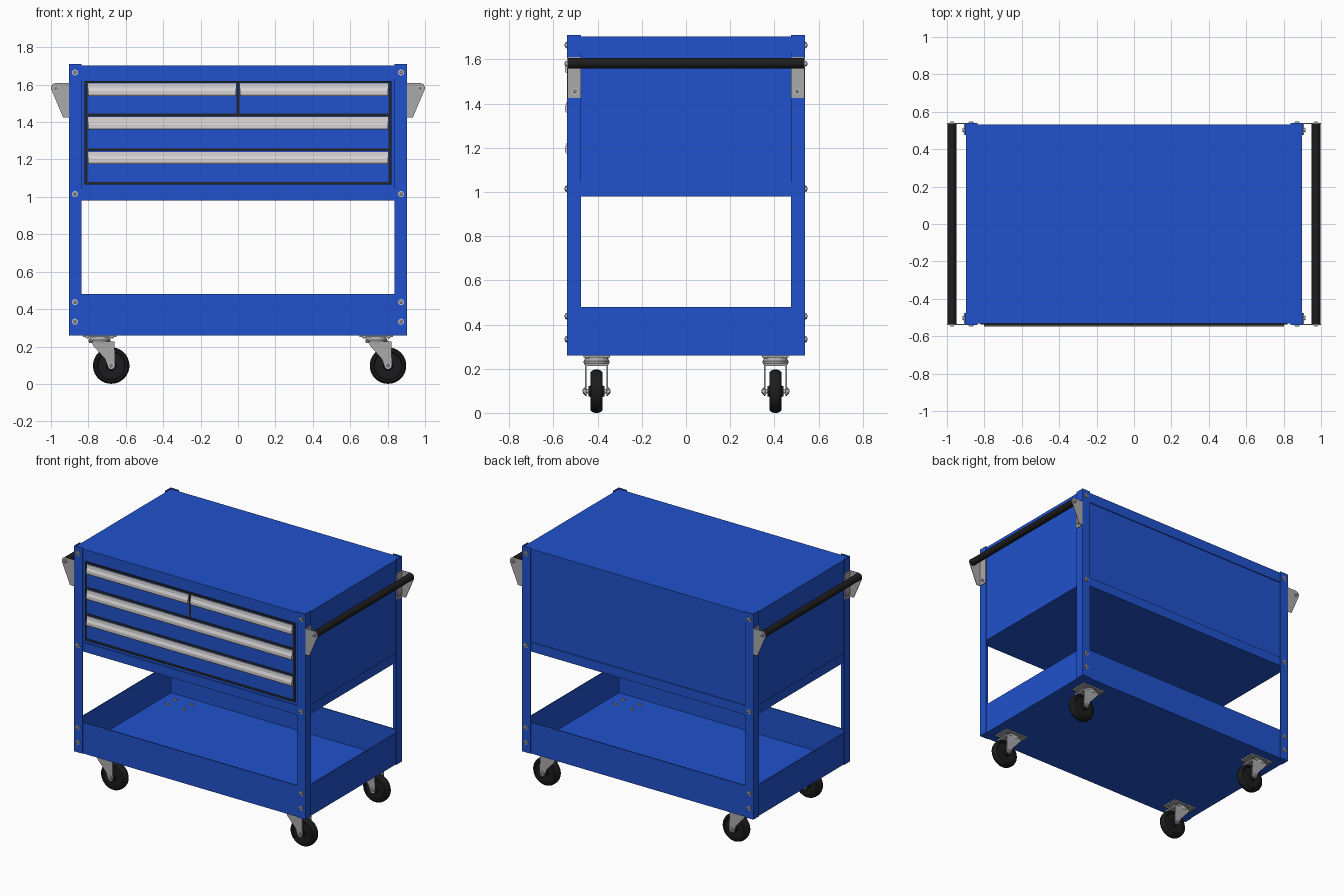
import bpy, bmesh, math
from mathutils import Vector, Matrix

if "Cube" in bpy.data.objects:
    bpy.data.objects.remove(bpy.data.objects["Cube"])


def material(name, rgb):
    m = bpy.data.materials.new(name)
    m.diffuse_color = (*rgb, 1)
    m.use_nodes = True
    m.node_tree.nodes["Principled BSDF"].inputs["Base Color"].default_value = m.diffuse_color
    return m


BLUE = material("blue paint", (0.015, 0.085, 0.61))
BLACK = material("black rubber", (0.012, 0.012, 0.013))
DARK = material("dark frame", (0.016, 0.018, 0.022))
ALU = material("pale aluminium", (0.66, 0.64, 0.64))
STEEL = material("grey steel", (0.40, 0.40, 0.41))
BOLT = material("bolt steel", (0.55, 0.55, 0.56))


def box(bm, x0, x1, y0, y1, z0, z1):
    m = Matrix.Translation(((x0 + x1) / 2, (y0 + y1) / 2, (z0 + z1) / 2))
    m = m @ Matrix.Diagonal((abs(x1 - x0), abs(y1 - y0), abs(z1 - z0), 1))
    bmesh.ops.create_cube(bm, size=1, matrix=m)


def cyl(bm, a, b, r, seg=24, r2=None):
    a, b = Vector(a), Vector(b)
    d = b - a
    rot = Vector((0, 0, 1)).rotation_difference(d).to_matrix().to_4x4()
    bmesh.ops.create_cone(bm, cap_ends=True, segments=seg, radius1=r, radius2=r if r2 is None else r2,
                          depth=d.length, matrix=Matrix.Translation((a + b) / 2) @ rot)


def prism(bm, pts, start, step):
    """Extrude a closed outline of 3D points (offset by start) along step."""
    f = bm.faces.new([bm.verts.new(Vector(p) + Vector(start)) for p in pts])
    new = bmesh.ops.extrude_face_region(bm, geom=[f])["geom"]
    bmesh.ops.translate(bm, vec=step, verts=[g for g in new if isinstance(g, bmesh.types.BMVert)])
    if f.is_valid and not any(len(e.link_faces) > 1 for e in f.edges):
        bm.faces.new([v for v in f.verts])


def lathe_y(bm, profile, centre, seg=40):
    """Spin (radius, y) points about the y axis through centre."""
    c = Vector(centre)
    vs = [bm.verts.new(c + Vector((r, y, 0))) for r, y in profile]
    es = [bm.edges.new(p) for p in zip(vs, vs[1:])]
    bmesh.ops.spin(bm, geom=vs + es, cent=c, axis=(0, 1, 0), angle=math.tau, steps=seg)
    bmesh.ops.remove_doubles(bm, verts=bm.verts, dist=1e-5)


def bolt(bm, p, d, r=0.016, h=0.010):
    """Washer and hex head at p, pointing along d."""
    p, d = Vector(p), Vector(d)
    cyl(bm, p - d * 0.002, p + d * h * 0.3, r, 20)
    cyl(bm, p + d * h * 0.3, p + d * h * 0.8, r * 0.75, 6)
    cyl(bm, p + d * h * 0.8, p + d * h, r * 0.5, 12, r * 0.35)


def finish(name, bm, mat, smooth=False):
    bmesh.ops.recalc_face_normals(bm, faces=bm.faces)
    me = bpy.data.meshes.new(name)
    bm.to_mesh(me)
    bm.free()
    me.materials.append(mat)
    if smooth:
        me.polygons.foreach_set("use_smooth", [True] * len(me.polygons))
        me.set_sharp_from_angle(angle=math.radians(32))
    ob = bpy.data.objects.new(name, me)
    bpy.context.collection.objects.link(ob)
    return ob


CORNERS = [(sx, sy) for sx in (-1, 1) for sy in (-1, 1)]
PX, PY = 0.904, 0.539      # outside of the posts
BX, BY = 0.898, 0.533      # outside of the panels

# corner posts: L angles
for sx, sy in CORNERS:
    bm = bmesh.new()
    L = [(PX, PY), (0.838, PY), (0.838, BY), (BX, BY), (BX, 0.475), (PX, 0.475)]
    prism(bm, [(sx * x, sy * y, 0) for x, y in L], (0, 0, 0.26), (0, 0, 1.45))
    finish("corner_post", bm, BLUE)

# cabinet: top pan, recessed middle, bottom pan
bm = bmesh.new()
box(bm, -BX, BX, -BY, BY, 1.63, 1.703)
finish("cabinet_top", bm, BLUE)
bm = bmesh.new()
box(bm, -BX + 0.003, BX - 0.003, -0.527, 0.526, 1.045, 1.63)
finish("cabinet_body", bm, BLUE)
bm = bmesh.new()
box(bm, -BX, BX, -BY, BY, 0.98, 1.045)
finish("cabinet_base", bm, BLUE)

# lower tray: floor and four walls
bm = bmesh.new()
box(bm, -BX, BX, -BY, BY, 0.26, 0.27)
for s in (-1, 1):
    box(bm, -BX, BX, s * BY, s * (BY - 0.008), 0.27, 0.48)
    box(bm, s * BX, s * (BX - 0.008), -BY + 0.008, BY - 0.008, 0.27, 0.48)
finish("lower_tray", bm, BLUE)

# drawer frame
bm = bmesh.new()
box(bm, -0.82, 0.82, -0.531, -0.52, 1.065, 1.62)
for s in (-1, 1):
    box(bm, s * 0.82, s * 0.805, -0.536, -0.53, 1.065, 1.62)
for z0, z1 in ((1.065, 1.08), (1.246, 1.259), (1.431, 1.445), (1.61, 1.62)):
    box(bm, -0.806, 0.806, -0.536, -0.53, z0, z1)
box(bm, -0.007, 0.007, -0.536, -0.53, 1.445, 1.61)
finish("drawer_frame", bm, DARK)

# drawer fronts with extruded pulls
for x0, x1, z0, z1 in ((-0.805, -0.007, 1.445, 1.61), (0.007, 0.805, 1.445, 1.61),
                       (-0.805, 0.805, 1.259, 1.431), (-0.805, 0.805, 1.08, 1.246)):
    bm = bmesh.new()
    box(bm, x0, x1, -0.534, -0.528, z0, z1)
    finish("drawer_front", bm, BLUE)
    bm = bmesh.new()
    prof = [(-0.533, 0), (-0.538, 0), (-0.540, -0.022), (-0.548, -0.040), (-0.548, -0.058),
            (-0.543, -0.066), (-0.533, -0.066)]
    prism(bm, [(0, y, z) for y, z in prof], (x0 + 0.003, 0, z1 - 0.005), (x1 - x0 - 0.006, 0, 0))
    finish("drawer_pull", bm, ALU)

# push handles and their brackets
for s in (-1, 1):
    bm = bmesh.new()
    cyl(bm, (s * 0.973, -0.535, 1.583), (s * 0.973, 0.535, 1.583), 0.024, 32)
    finish("push_handle", bm, BLACK, True)
for sx, sy in CORNERS:
    bm = bmesh.new()
    outline = [(PX, 1.61), (0.973, 1.61), (0.990, 1.603), (0.9985, 1.59), (0.9985, 1.575),
               (0.935, 1.425), (PX, 1.425)]
    prism(bm, [(sx * x, 0, z) for x, z in outline], (0, sy * 0.535, 0), (0, sy * 0.004, 0))
    box(bm, sx * PX, sx * (PX + 0.004), sy * 0.475, sy * 0.539, 1.425, 1.61)
    finish("handle_bracket", bm, STEEL)

# bolts on posts and brackets
bm = bmesh.new()
for sx, sy in CORNERS:
    for z in (1.665, 1.015, 0.437, 0.333):
        bolt(bm, (sx * 0.872, sy * PY, z), (0, sy, 0))
    bolt(bm, (sx * 0.973, sy * PY, 1.58), (0, sy, 0), 0.014)
    bolt(bm, (sx * (PX + 0.004), sy * 0.503, 1.455), (sx, 0, 0), 0.014)
finish("frame_bolts", bm, BOLT, True)

# casters, all trailing towards +x
for sx, sy in CORNERS:
    mx, my, ax, az = sx * 0.74, sy * 0.405, sx * 0.74 + 0.062, 0.098

    # mounting plate and swivel
    bm = bmesh.new()
    box(bm, mx - 0.09, mx + 0.09, my - 0.06, my + 0.06, 0.251, 0.261)
    cyl(bm, (mx, my, 0.234), (mx, my, 0.252), 0.058, 32, 0.05)
    finish("caster_plate", bm, STEEL, True)

    # fork: crown and two swept legs
    bm = bmesh.new()
    cyl(bm, (mx, my, 0.218), (mx, my, 0.236), 0.056, 32, 0.06)
    box(bm, mx, mx + 0.08, my - 0.052, my + 0.052, 0.213, 0.224)
    leg = [(-0.045, 0.226), (0.08, 0.226), (0.083, 0.095), (0.075, 0.081), (0.062, 0.077),
           (0.049, 0.081), (0.041, 0.1), (0.03, 0.132), (-0.008, 0.175), (-0.033, 0.203)]
    for s in (-1, 1):
        prism(bm, [(x, 0, z) for x, z in leg], (mx, my + s * 0.045, 0), (0, s * 0.008, 0))
    finish("caster_fork", bm, STEEL, True)

    # wheel: tyre with recessed side and hub
    bm = bmesh.new()
    half = [(0.0, 0.036), (0.024, 0.036), (0.026, 0.022), (0.072, 0.022), (0.077, 0.027),
            (0.088, 0.026), (0.094, 0.020), (0.0975, 0.009)]
    lathe_y(bm, half + [(r, -y) for r, y in reversed(half)], (ax, my, az))
    finish("caster_wheel", bm, BLACK, True)

    # axle, plate bolts and nuts on the tray floor
    bm = bmesh.new()
    cyl(bm, (ax, my - 0.05, az), (ax, my + 0.05, az), 0.01, 16)
    for s in (-1, 1):
        bolt(bm, (ax, my + s * 0.053, az), (0, s, 0), 0.017, 0.01)
        for t in (-1, 1):
            x, y = mx + s * 0.065, my + t * 0.043
            bolt(bm, (x, y, 0.27), (0, 0, 1), 0.014, 0.014)
            bolt(bm, (x, y, 0.251), (0, 0, -1), 0.012, 0.008)
    finish("caster_bolts", bm, BOLT, True)
